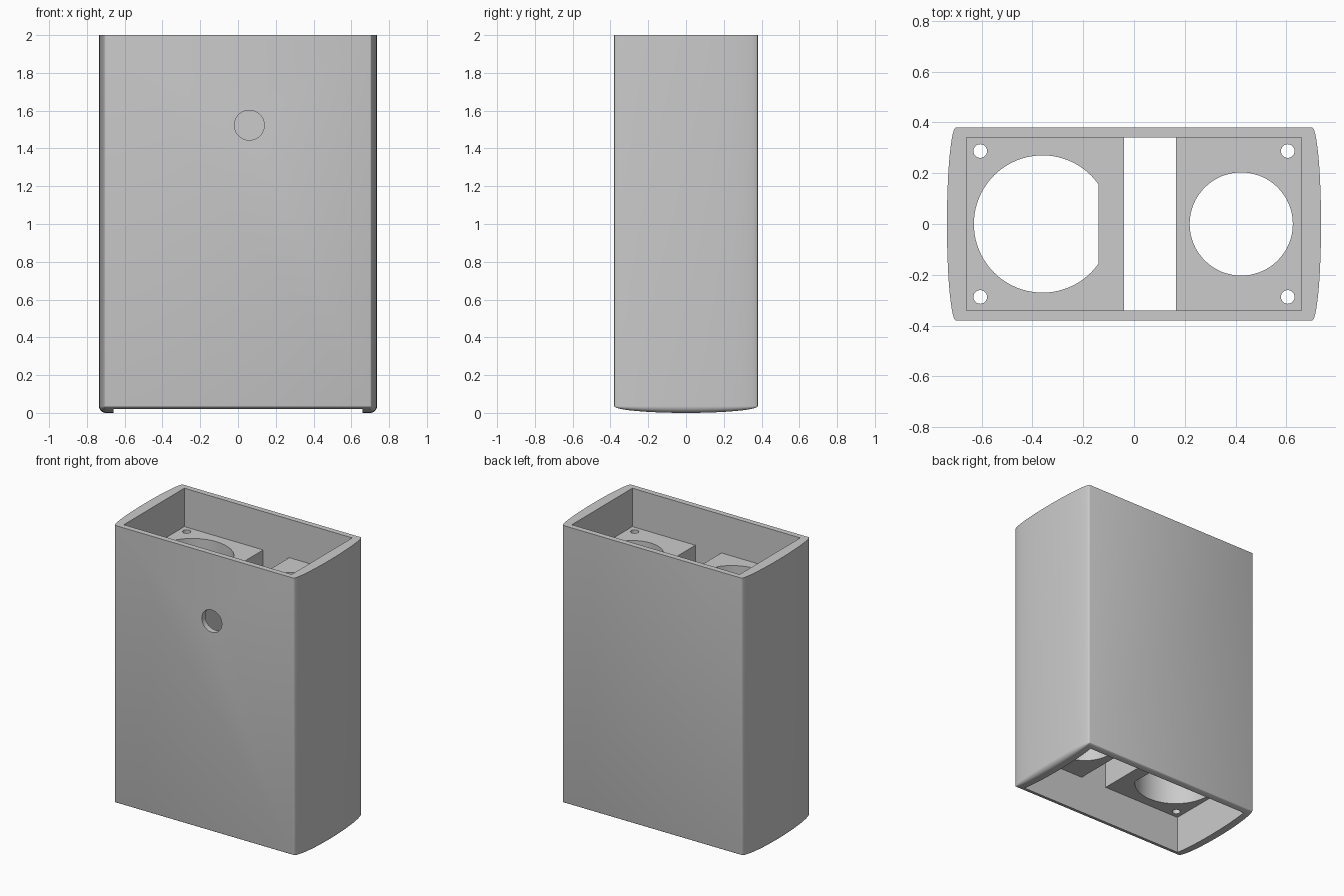
import bpy, bmesh
from math import sin, cos, pi, acos

cube = bpy.data.objects.get("Cube")
if cube:
    bpy.data.objects.remove(cube, do_unlink=True)

grey = bpy.data.materials.new("light_grey")
grey.use_nodes = True
colour = (0.6, 0.6, 0.6, 1)
grey.diffuse_color = colour
grey.node_tree.nodes["Principled BSDF"].inputs["Base Color"].default_value = colour

HALF_X, HALF_Y, HEIGHT = 0.70, 0.38, 2.0   # flat part of the shell
BULGE = 0.036                              # how far the sides and base swell
IN_X, IN_Y = 0.66, 0.34                    # cavity
LOW, HIGH = 0.285, 1.727                   # inner blocks, bottom and top
SLOT_L, SLOT_R = -0.04, 0.165              # gap between the blocks


def finish(name, bm):
    bmesh.ops.recalc_face_normals(bm, faces=bm.faces)
    mesh = bpy.data.meshes.new(name)
    bm.to_mesh(mesh)
    bm.free()
    mesh.materials.append(grey)
    obj = bpy.data.objects.new(name, mesh)
    bpy.context.collection.objects.link(obj)
    return obj


def loft(name, rings):
    """Skin equal-length closed rings and cap both ends."""
    bm = bmesh.new()
    loops = [[bm.verts.new(p) for p in ring] for ring in rings]
    n = len(loops[0])
    for a, b in zip(loops, loops[1:]):
        for i in range(n):
            j = (i + 1) % n
            bm.faces.new((a[i], a[j], b[j], b[i]))
    bm.faces.new(loops[0])
    bm.faces.new(loops[-1])
    bmesh.ops.remove_doubles(bm, verts=bm.verts, dist=1e-5)
    return finish(name, bm)


def circle(cx, cy, r, n=64):
    return [(cx + r * cos(2 * pi * i / n), cy + r * sin(2 * pi * i / n)) for i in range(n)]


def prism_y(name, profile, y0, y1):
    return loft(name, [[(x, y, z) for x, z in profile] for y in (y0, y1)])


def prism_z(name, profile):
    return loft(name, [[(x, y, z) for x, y in profile] for z in (LOW - 0.1, HIGH + 0.1)])


# Shell: swollen sides and base, flat front and back
def shell_ring(theta, steps=10):
    t, y = BULGE * sin(theta), -HALF_Y * cos(theta)
    ring = [(-HALF_X - t, y, HEIGHT)]
    for cx, start in ((-HALF_X, pi), (HALF_X, 1.5 * pi)):
        for i in range(steps + 1):
            a = start + i * pi / 2 / steps
            ring.append((cx + t * cos(a), y, BULGE + t * sin(a)))
    ring.append((HALF_X + t, y, HEIGHT))
    return ring


SEGS = 48
housing = loft("housing", [shell_ring(pi * k / SEGS) for k in range(SEGS + 1)])

# Open ends joined by the central slot
cavity = [(-IN_X, -0.2), (IN_X, -0.2), (IN_X, LOW), (SLOT_R, LOW), (SLOT_R, HIGH), (IN_X, HIGH),
          (IN_X, 2.2), (-IN_X, 2.2), (-IN_X, HIGH), (SLOT_L, HIGH), (SLOT_L, LOW), (-IN_X, LOW)]
cutters = [prism_y("cavity_cutter", cavity, -IN_Y, IN_Y)]

# Large bore with a flat side, and small round bore
flat = acos(0.22 / 0.27)
arc = [flat + (2 * pi - 2 * flat) * i / 64 for i in range(65)]
cutters.append(prism_z("large_bore_cutter", [(-0.36 + 0.27 * cos(a), 0.27 * sin(a)) for a in arc]))
cutters.append(prism_z("small_bore_cutter", circle(0.422, 0, 0.203)))

# Screw holes in the corners
for sx in (-1, 1):
    for sy in (-1, 1):
        cutters.append(prism_z("screw_hole_cutter", circle(sx * 0.605, sy * 0.287, 0.027, 32)))

# Round hole in the front wall
cutters.append(prism_y("front_hole_cutter", circle(0.06, 1.523, 0.079), -0.5, -0.2))

for c in cutters:
    mod = housing.modifiers.new(c.name, "BOOLEAN")
    mod.operation, mod.solver, mod.object = "DIFFERENCE", "EXACT", c

# Bake the cuts and drop the cutters
graph = bpy.context.evaluated_depsgraph_get()
baked = bpy.data.meshes.new_from_object(housing.evaluated_get(graph))
housing.modifiers.clear()
housing.data = baked
for c in cutters:
    bpy.data.objects.remove(c, do_unlink=True)

bpy.ops.object.select_all(action="DESELECT")
housing.select_set(True)
bpy.context.view_layer.objects.active = housing
bpy.ops.object.shade_smooth_by_angle(angle=pi / 6)
